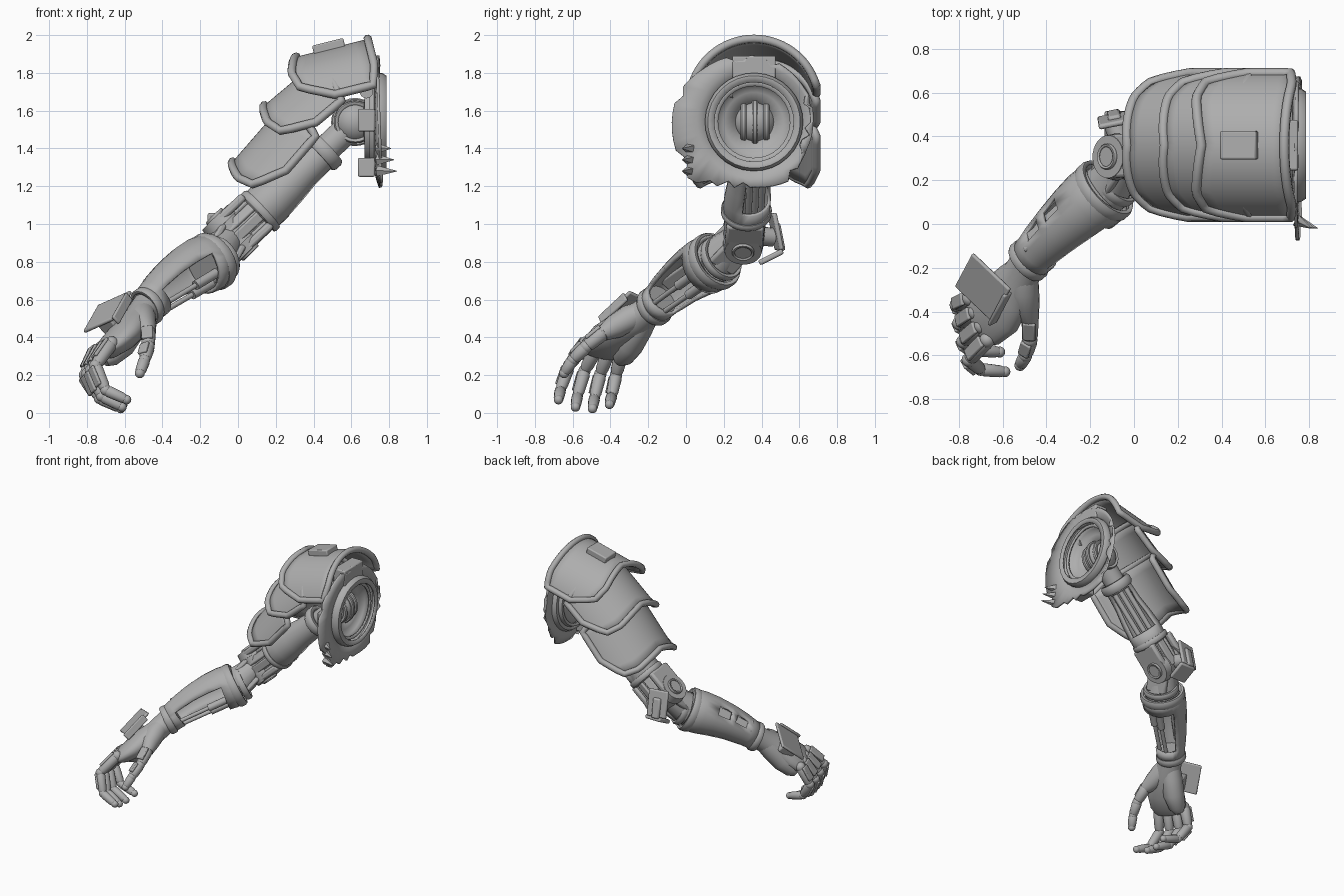
import bpy, bmesh, math, random
from mathutils import Vector as V, Matrix

random.seed(4)
if "Cube" in bpy.data.objects:
    bpy.data.objects.remove(bpy.data.objects["Cube"])

grey = bpy.data.materials.new("plain grey")
grey.use_nodes = True
grey.diffuse_color = (0.42, 0.42, 0.42, 1)
grey.node_tree.nodes["Principled BSDF"].inputs["Base Color"].default_value = grey.diffuse_color


def finish(name, bm, thick=0, bevel=0):
    bmesh.ops.recalc_face_normals(bm, faces=bm.faces)
    me = bpy.data.meshes.new(name)
    bm.to_mesh(me)
    bm.free()
    me.materials.append(grey)
    me.shade_smooth()
    me.set_sharp_from_angle(angle=math.radians(38))
    ob = bpy.data.objects.new(name, me)
    bpy.context.collection.objects.link(ob)
    if thick:
        m = ob.modifiers.new("thickness", "SOLIDIFY")
        m.thickness, m.offset = thick, -1
    if bevel:
        m = ob.modifiers.new("bevel", "BEVEL")
        m.width, m.segments = bevel, 2


def axes(direction, ref):
    t = V(direction).normalized()
    a = V(ref) - t * V(ref).dot(t)
    a.normalize()
    return t, a, t.cross(a)


def loft(name, rings, ref=(0, 0.1, 1), sides=20, caps=True, skip=None, thick=0):
    """Rings are (centre, half width along ref, half width across)."""
    bm, rows = bmesh.new(), []
    for i, (c, ra, rb) in enumerate(rings):
        lo, hi = rings[max(i - 1, 0)][0], rings[min(i + 1, len(rings) - 1)][0]
        t, a, b = axes(V(hi) - V(lo), ref)
        turn = [math.tau * k / sides for k in range(sides)]
        rows.append([bm.verts.new(V(c) + a * ra * math.cos(w) + b * rb * math.sin(w)) for w in turn])
    for i in range(len(rows) - 1):
        for k in range(sides):
            j = (k + 1) % sides
            if not (skip and skip(i, k)):
                bm.faces.new((rows[i][k], rows[i][j], rows[i + 1][j], rows[i + 1][k]))
    if caps:
        bm.faces.new(rows[0])
        bm.faces.new(rows[-1])
    finish(name, bm, thick)


def rod(name, p, q, r, r2=None, sides=16):
    loft(name, [(p, r, r), (q, r2 or r, r2 or r)], ref=(0.3, 0.8, 0.5), sides=sides)


def ring(name, c, direction, r, tube, half):
    """Rounded band round an axis."""
    t = V(direction).normalized()
    prof = [(-half, r), (-half, r + tube * 0.7), (-half * 0.5, r + tube),
            (half * 0.5, r + tube), (half, r + tube * 0.7), (half, r)]
    loft(name, [(V(c) + t * (u + i * 1e-4), s, s) for i, (u, s) in enumerate(prof)],
         ref=(0.3, 0.8, 0.5), sides=32, caps=False, thick=0.01)


def ball(name, c, r):
    bm = bmesh.new()
    bmesh.ops.create_uvsphere(bm, u_segments=20, v_segments=12, radius=r, matrix=Matrix.Translation(c))
    finish(name, bm)


def box(name, c, size, long=(1, 0, 0), up=(0, 0, 1), bevel=0.008):
    t, a, b = axes(long, up)
    rot = Matrix((t, b, a)).transposed().to_4x4()
    bm = bmesh.new()
    bmesh.ops.create_cube(bm, size=1, matrix=Matrix.Translation(c) @ rot @ Matrix.Diagonal((*size, 1)))
    finish(name, bm, bevel=bevel)


def step(table, t):
    for (a, x), (b, y) in zip(table, table[1:]):
        if t <= b:
            return x + (y - x) * (t - a) / (b - a)
    return table[-1][1]


# Shoulder armour: three overlapping arched shells with raised rims
def pad(name, tip, slope, length):
    s = math.radians(slope)
    d, n = V((-math.cos(s), 0, -math.sin(s))), V((-math.sin(s), 0, math.cos(s)))
    base = V((tip[0], 0.36, tip[1])) - n * 0.385
    front = [(0, 0), (0.55, 0.045), (0.8, 0.02), (1, -0.15)]
    back = [(0, -length), (0.75, -length), (1, -length + 0.03)]

    def point(f, t):
        w = math.radians(70) * t
        u = step(back, abs(t)) * (1 - f) + step(front, abs(t)) * f
        return base + d * u + V((0, 0.35 * math.sin(w), 0)) + n * 0.37 * math.cos(w)
    nt, nu = 28, 6
    bm = bmesh.new()
    g = [[bm.verts.new(point(j / nu, 2 * i / nt - 1)) for j in range(nu + 1)] for i in range(nt + 1)]
    for i in range(nt):
        for j in range(nu):
            bm.faces.new((g[i][j], g[i + 1][j], g[i + 1][j + 1], g[i][j + 1]))
    finish(name, bm, thick=0.02)
    edge = [point(0, 2 * i / nt - 1) for i in range(nt + 1)] + [point(j / nu, 1) for j in range(1, nu)]
    edge += [point(1, 1 - 2 * i / nt) for i in range(nt + 1)] + [point(1 - j / nu, -1) for j in range(1, nu)]
    cu = bpy.data.curves.new(name + "_rim", "CURVE")
    cu.dimensions, cu.bevel_depth, cu.bevel_resolution = "3D", 0.023, 2
    sp = cu.splines.new("POLY")
    sp.points.add(len(edge) - 1)
    for p, e in zip(sp.points, edge):
        p.co = (*e, 1)
    sp.use_cyclic_u = sp.use_smooth = True
    cu.materials.append(grey)
    bpy.context.collection.objects.link(bpy.data.objects.new(name + "_rim", cu))


pad("upper_shoulder_pad", (0.305, 1.90), 14, 0.39)
pad("middle_shoulder_pad", (0.13, 1.64), 40, 0.36)
pad("lower_shoulder_pad", (-0.04, 1.34), 49, 0.42)
box("pad_badge", (0.48, 0.36, 1.94), (0.17, 0.13, 0.05), (0.97, 0, 0.24))

# Shoulder socket: ring, dish, torn mounting plate, brackets and ribbed ball
X = V((1, 0, 0))
S, E = V((0.62, 0.365, 1.54)), V((-0.04, 0.305, 0.92))
ring("socket_ring", (0.74, 0.36, 1.54), X, 0.21, 0.05, 0.045)
ring("socket_inner_band", (0.71, 0.36, 1.54), X, 0.19, 0.03, 0.04)
dish = [(0.73, 0.215), (0.70, 0.2), (0.675, 0.16), (0.665, 0.1)]
loft("socket_dish", [((x, 0.36, 1.54), r, r) for x, r in dish], sides=32, caps=False, thick=0.008)
reach = [(0, 0.30), (45, 0.32), (90, 0.35), (135, 0.39), (160, 0.43), (205, 0.44),
         (222, 0.46), (245, 0.37), (270, 0.34), (300, 0.36), (330, 0.30), (360, 0.30)]
bm, rows, steps = bmesh.new(), [], 54
for k in range(steps):
    a = 360 * k / steps
    far, w = step(reach, a) - random.choice((0, 0, 0.03)), math.radians(a)
    row = []
    for r, x in ((0.23, 0.73), (0.3, 0.745), (far, 0.755 - 0.12 * (far - 0.3) * math.sin(w))):
        row.append(bm.verts.new((x, 0.36 + r * math.cos(w), 1.54 + r * math.sin(w))))
    rows.append(row)
for k in range(steps):
    p, q = rows[k], rows[(k + 1) % steps]
    for j in range(2):
        bm.faces.new((p[j], q[j], q[j + 1], p[j + 1]))
finish("torn_socket_plate", bm, thick=0.015)
for i in range(3):
    z = 1.28 + 0.06 * i
    rod("torn_spike", (0.74, 0.02, z), (0.84 - 0.015 * i, -0.02, z), 0.03, 0.002, 5)
box("top_bracket", (0.70, 0.36, 1.83), (0.10, 0.23, 0.12))
box("front_bracket", (0.68, 0.11, 1.55), (0.09, 0.08, 0.12))
box("lower_bracket", (0.68, 0.25, 1.30), (0.09, 0.14, 0.10))
rod("bracket_pin", (0.68, 0.08, 1.70), (0.68, 0.25, 1.70), 0.035)
ball("shoulder_ball", S, 0.115)
for y in (-0.06, 0, 0.06):
    r = math.sqrt(0.125 ** 2 - y * y)
    ring("ball_rib", S + V((0, y, 0)), (0, 1, 0), r - 0.02, 0.022, 0.016)

# Upper arm: collar, sleeve with a back window, inner rods and ribbed end
D = (E - S).normalized()
def arm(t):
    return S.lerp(E, t)
rod("shoulder_neck", arm(0.05), arm(0.28), 0.075)
ring("arm_collar", arm(0.25), D, 0.08, 0.035, 0.035)
hole = (0.45, 0.6, -0.55)
sleeve = [(0.22, 0.085), (0.3, 0.095), (0.42, 0.1), (0.54, 0.115), (0.66, 0.125), (0.76, 0.125), (0.79, 0.115)]
loft("upper_arm_sleeve", [(arm(t), r, r) for t, r in sleeve], hole, caps=False, thick=0.018,
     skip=lambda i, k: 1 <= i <= 3 and (k < 3 or k >= 17))
_, ha, hb = axes(D, hole)
for s in (-0.045, 0, 0.045):
    rod("arm_piston", arm(0.26) + ha * 0.045 + hb * s, arm(0.74) + ha * 0.065 + hb * s, 0.018)
rod("arm_core", arm(0.25), arm(0.74), 0.05, 0.06)
rod("elbow_barrel", arm(0.74), arm(1.0), 0.095)
for k in range(9):
    w = math.tau * k / 9
    out = ha * math.cos(w) + hb * math.sin(w)
    box("elbow_rib", arm(0.88) + out * 0.092, (0.22, 0.055, 0.03), D, out)
ring("sleeve_cuff", arm(0.76), D, 0.115, 0.02, 0.02)

# Elbow: hinge hub with round caps, fork cheeks and rear guard
H = V((-0.70, 0.02, 0.71)).normalized()
E2 = V((-0.03, 0.305, 0.945))
rod("elbow_hub", E2 - H * 0.095, E2 + H * 0.095, 0.1, sides=28)
for s in (-1, 1):
    rod("elbow_cheek", E2 + H * 0.07 * s, E2 + H * 0.128 * s, 0.108, 0.098, sides=28)
    ring("elbow_cap_rim", E2 + H * 0.13 * s, H, 0.045, 0.014, 0.012)
    rod("elbow_cap", E2, E2 + H * 0.135 * s, 0.047, sides=24)
    box("upper_fork", E2 + H * 0.104 * s - D * 0.085, (0.19, 0.2, 0.045), D, H, 0.015)
    box("lower_fork", E2 + H * 0.075 * s + V((-0.04, -0.065, -0.065)), (0.17, 0.16, 0.035), (-0.08, -0.13, -0.135), H, 0.012)
guard_along, guard_out = V((-0.03, 0.2, -1)), V((-0.2, 1, 0.1))
box("elbow_guard", (-0.09, 0.475, 0.96), (0.2, 0.15, 0.025), guard_along, guard_out, 0.01)
box("elbow_guard_ridge", (-0.09, 0.49, 0.93), (0.15, 0.06, 0.04), guard_along, guard_out, 0.012)
box("elbow_guard_foot", (-0.07, 0.45, 0.825), (0.14, 0.13, 0.03), (0, -0.9, -0.45), (0, 0.45, -0.9), 0.01)
rod("elbow_guard_arm", E2, (-0.09, 0.46, 0.93), 0.05)

# Forearm: tapered shell with a large inner window and two top slots
F, W = V((-0.09, 0.19, 0.82)), V((-0.485, -0.17, 0.56))
FD = (W - F).normalized()
def fore(t):
    return F.lerp(W, t) + V((-0.015, 0, 0.03)) * math.sin(math.pi * t)
under = (0.6, -0.35, -0.6)
shape = [(0.08, 0.14), (0.14, 0.155), (0.25, 0.155), (0.4, 0.145), (0.56, 0.132), (0.62, 0.127),
         (0.78, 0.115), (0.87, 0.105), (1, 0.098)]
def cut(i, k):
    inner = 2 <= i <= 6 and (k < 5 or k >= 19)
    return inner or (k in (11, 12) and i in (3, 5))
loft("forearm_shell", [(fore(t), r, r) for t, r in shape], under, 24, False, cut, 0.02)
_, fa, fb = axes(FD, under)
rod("forearm_core", fore(0.05), fore(0.22), 0.12)
rod("wrist_core", fore(0.88), fore(1), 0.085)
box("slot_bed", fore(0.57) - fa * 0.075, (0.36, 0.09, 0.03), FD, fa)
for s in (-1, 1):
    a, b = fore(0.1) + fa * 0.09 + fb * 0.04 * s, fore(0.98) + fa * 0.06 + fb * 0.035 * s
    rod("forearm_piston", a, b, 0.014)
    rod("piston_sleeve", a, a.lerp(b, 0.45), 0.026)
ring("forearm_cuff", fore(0.11), FD, 0.135, 0.025, 0.03)
ring("elbow_cuff", fore(0.01), FD, 0.105, 0.022, 0.022)
rod("elbow_link", E2, fore(0.1), 0.075, 0.12)
ring("wrist_ring", fore(0.99), FD, 0.085, 0.022, 0.025)

# Hand: palm with heel and thumb root, back plate, thumb and four curled fingers
C = V((0.5, -0.8, 0.25)).normalized()
palm = [((-0.47, -0.15, 0.58), 0.08, 0.08), ((-0.53, -0.26, 0.49), 0.092, 0.08),
        ((-0.57, -0.32, 0.45), 0.118, 0.082), ((-0.62, -0.385, 0.395), 0.14, 0.075),
        ((-0.68, -0.43, 0.345), 0.138, 0.06), ((-0.72, -0.455, 0.315), 0.115, 0.035)]
loft("palm", palm, C, 24)
heel = [((-0.50, -0.19, 0.54), 0.06), ((-0.56, -0.25, 0.45), 0.075), ((-0.62, -0.3, 0.36), 0.075),
        ((-0.68, -0.335, 0.3), 0.06), ((-0.71, -0.35, 0.275), 0.035)]
loft("palm_heel", [(c, r, r) for c, r in heel], C)
root = [((-0.5, -0.22, 0.54), 0.06), ((-0.505, -0.3, 0.5), 0.072), ((-0.495, -0.38, 0.455), 0.064),
        ((-0.475, -0.44, 0.42), 0.042)]
loft("thumb_root", [(c, r, r) for c, r in root], C)
B = V((-0.6, -0.3, 0.7)).normalized()
L = V((-0.36, -0.68, -0.64))
box("hand_plate", (-0.69, -0.29, 0.535), (0.22, 0.25, 0.02), L, B)
box("hand_plate_lip", V((-0.69, -0.29, 0.535)) + C * 0.125 - B * 0.02, (0.2, 0.02, 0.055), L, B)
box("hand_plate_mount", (-0.66, -0.31, 0.48), (0.12, 0.1, 0.1), L, B)


def digit(name, pts, r):
    for i, (p, q) in enumerate(zip(pts, pts[1:])):
        s = r * (1 - 0.1 * i)
        mid = [(p.lerp(q, t), s * w, s * w) for t, w in ((0.02, 0.8), (0.15, 1), (0.8, 0.9), (0.98, 0.7))]
        loft(name + "_segment", mid, -L, 14)
        ball(name + "_joint", p, s * 0.95)
        if i < 2:
            out = (p - pts[-1]) + (p - q) * 0.2 + B * 0.1
            _, o, _ = axes(q - p, out)
            box(name + "_plate", p.lerp(q, 0.4) + o * s * 0.9, ((q - p).length * 0.75, s * 1.5, s * 0.5), q - p, o, 0.006)
    ball(name + "_tip", pts[-1], r * 0.66)


little = [V(p) for p in ((-0.75, -0.34, 0.33), (-0.81, -0.37, 0.2), (-0.735, -0.395, 0.085), (-0.61, -0.405, 0.045))]
index = [V(p) for p in ((-0.67, -0.53, 0.37), (-0.755, -0.62, 0.25), (-0.70, -0.665, 0.12), (-0.59, -0.675, 0.07))]
for k, name in enumerate(("little_finger", "ring_finger", "middle_finger", "index_finger")):
    f = k / 3
    bow = V((-0.02, 0, -0.035)) * math.sin(math.pi * f)
    digit(name, [a.lerp(b, f) + bow * (i / 3) for i, (a, b) in enumerate(zip(little, index))], 0.038)
digit("thumb", [V(p) for p in ((-0.475, -0.43, 0.43), (-0.475, -0.53, 0.35), (-0.495, -0.60, 0.28), (-0.52, -0.645, 0.21))], 0.04)
